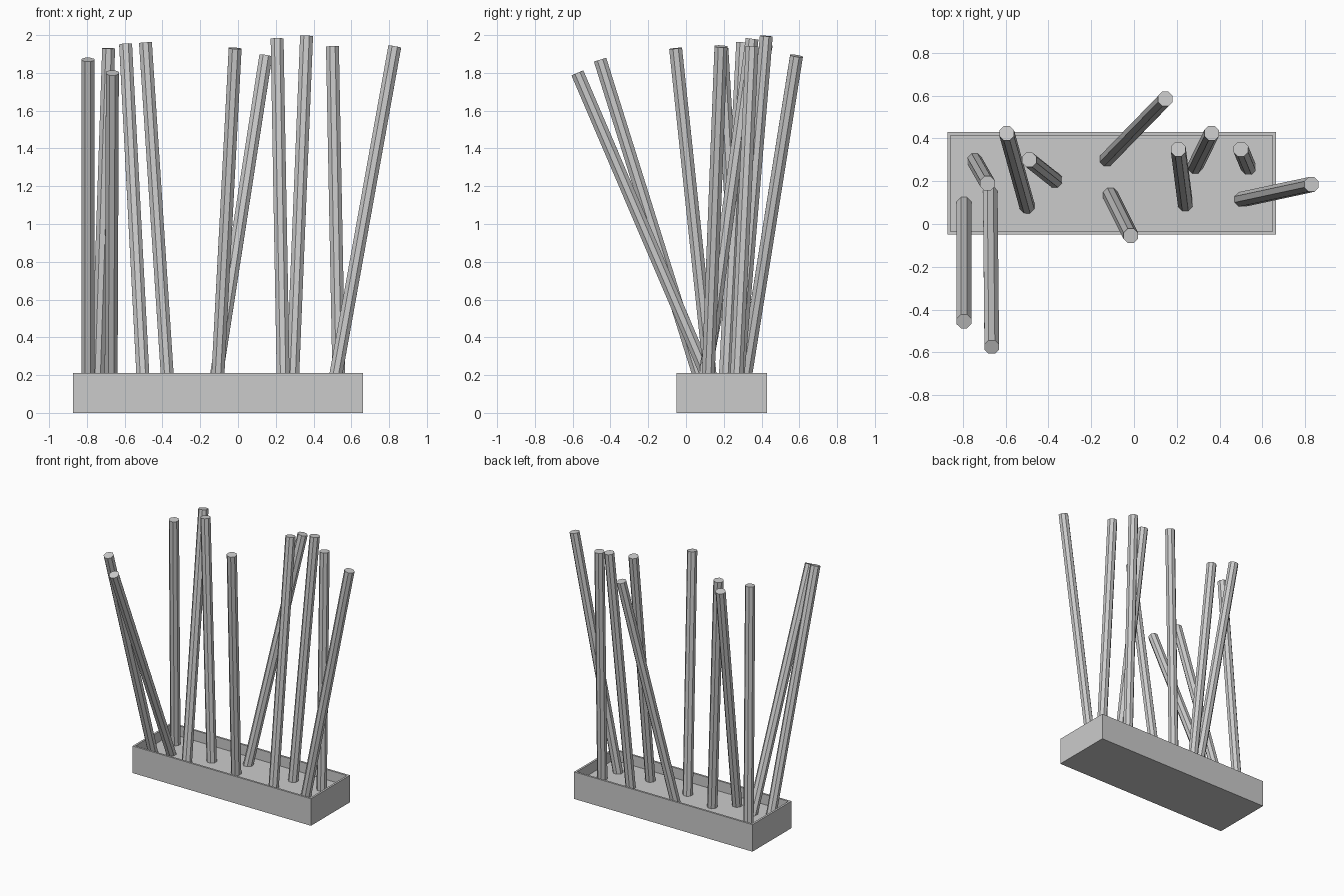
import bpy, bmesh, math
from mathutils import Vector, Matrix

if "Cube" in bpy.data.objects:
    bpy.data.objects.remove(bpy.data.objects["Cube"])

grey = bpy.data.materials.new("light_grey")
grey.diffuse_color = (0.6, 0.6, 0.6, 1)
grey.use_nodes = True
grey.node_tree.nodes["Principled BSDF"].inputs["Base Color"].default_value = grey.diffuse_color


def finish(bm, name):
    mesh = bpy.data.meshes.new(name)
    bm.to_mesh(mesh)
    bm.free()
    mesh.materials.append(grey)
    obj = bpy.data.objects.new(name, mesh)
    bpy.context.collection.objects.link(obj)
    return obj


# Tray: a box whose top face is inset for the rim, then sunk to the inner floor
X0, X1, Y0, Y1, HEIGHT, FLOOR, WALL = -0.873, 0.663, -0.05, 0.43, 0.21, 0.13, 0.022
bm = bmesh.new()
bmesh.ops.create_cube(bm, size=1, matrix=Matrix.Translation(
    ((X0 + X1) / 2, (Y0 + Y1) / 2, HEIGHT / 2)) @ Matrix.Diagonal((X1 - X0, Y1 - Y0, HEIGHT, 1)))
top = max(bm.faces, key=lambda f: f.calc_center_median().z)
bmesh.ops.inset_individual(bm, faces=[top], thickness=WALL)
low = bmesh.ops.extrude_face_region(bm, geom=[top])
bmesh.ops.translate(bm, vec=(0, 0, FLOOR - HEIGHT),
                    verts=[v for v in low["geom"] if isinstance(v, bmesh.types.BMVert)])
if top.is_valid:
    bmesh.ops.delete(bm, geom=[top], context='FACES_ONLY')
bmesh.ops.recalc_face_normals(bm, faces=bm.faces)
finish(bm, "tray")

# Sticks: (x, y where it meets the tray floor), (x, y, z of the top centre)
RADIUS, LENGTH, SIDES = 0.037, 1.92, 8
STICKS = [
    ((-0.795, 0.09), (-0.795, -0.455, 1.87)),
    ((-0.672, 0.14), (-0.665, -0.575, 1.80)),
    ((-0.745, 0.295), (-0.685, 0.19, 1.93)),
    ((-0.50, 0.085), (-0.595, 0.425, 1.95)),
    ((-0.37, 0.205), (-0.49, 0.30, 1.96)),
    ((-0.11, 0.135), (-0.015, -0.055, 1.93)),
    ((-0.125, 0.305), (0.147, 0.585, 1.89)),
    ((0.24, 0.095), (0.207, 0.35, 1.98)),
    ((0.287, 0.27), (0.363, 0.425, 1.995)),
    ((0.535, 0.265), (0.50, 0.35, 1.94)),
    ((0.505, 0.115), (0.83, 0.185, 1.94)),
]
for i, (base, tip) in enumerate(STICKS, 1):
    tip = Vector(tip)
    axis = (tip - Vector((*base, FLOOR))).normalized()
    turn = Vector((0, 0, 1)).rotation_difference(axis).to_matrix().to_4x4()
    spin = Matrix.Rotation(math.pi / SIDES, 4, 'Z')
    bm = bmesh.new()
    bmesh.ops.create_cone(bm, cap_ends=True, segments=SIDES, radius1=RADIUS, radius2=RADIUS,
                          depth=LENGTH, matrix=Matrix.Translation(tip - axis * LENGTH / 2) @ turn @ spin)
    finish(bm, f"stick_{i:02d}")
